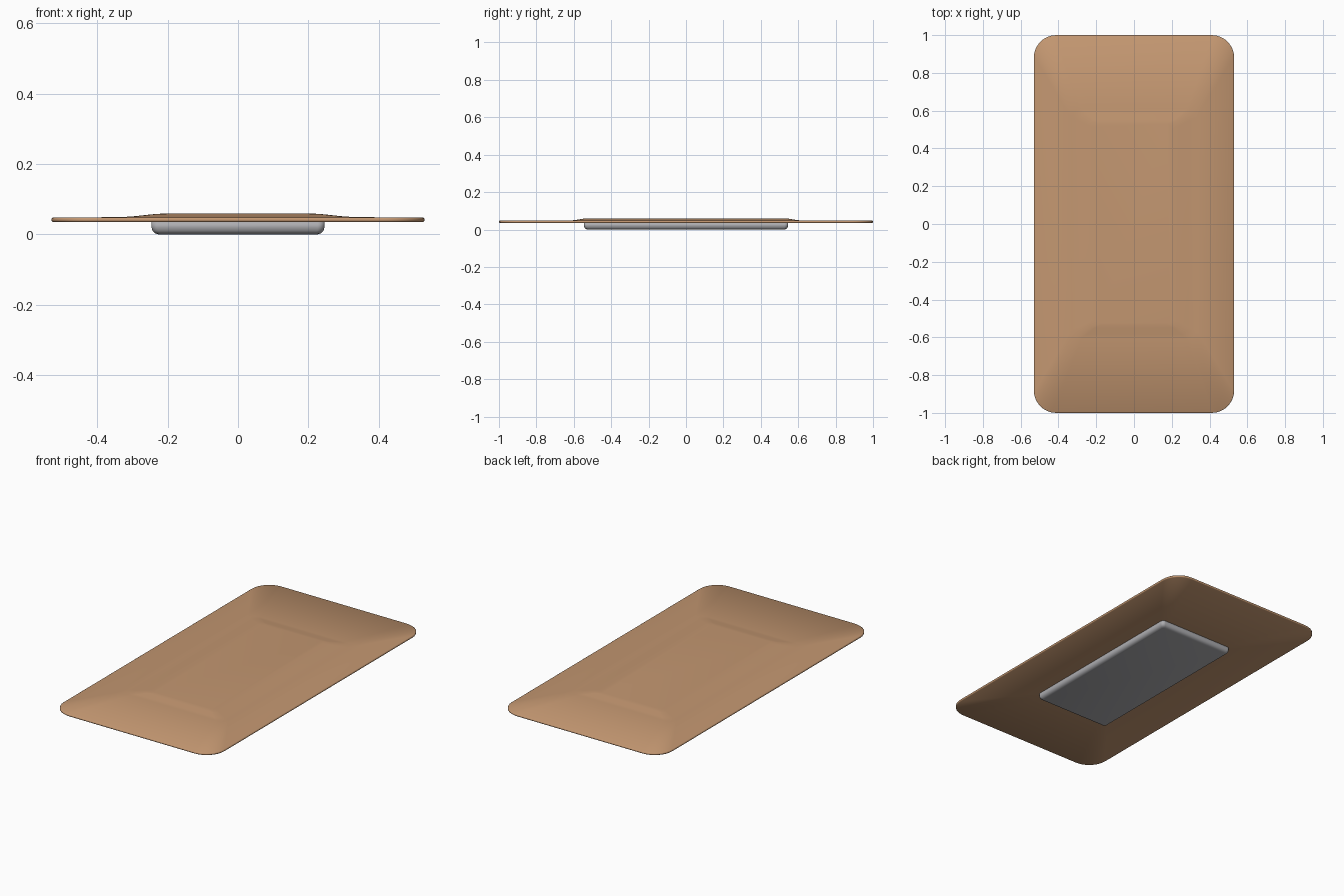
import bpy, bmesh, math

if "Cube" in bpy.data.objects:
    bpy.data.objects.remove(bpy.data.objects["Cube"])


def material(name, rgb):
    m = bpy.data.materials.new(name)
    m.diffuse_color = (*rgb, 1)
    m.use_nodes = True
    m.node_tree.nodes["Principled BSDF"].inputs["Base Color"].default_value = m.diffuse_color
    return m


def rounded_loop(bm, hx, hy, r, z, n=8):
    """Ring of vertices around a rounded rectangle."""
    verts = []
    for k, (sx, sy) in enumerate([(1, 1), (-1, 1), (-1, -1), (1, -1)]):
        for i in range(n + 1):
            a = math.pi / 2 * (k + i / n)
            verts.append(bm.verts.new((sx * (hx - r) + r * math.cos(a),
                                       sy * (hy - r) + r * math.sin(a), z)))
    return verts


def stack(name, rings, mat):
    """Skin a stack of rounded rectangles (half x, half y, radius, z)."""
    bm = bmesh.new()
    loops = [rounded_loop(bm, *r) for r in rings]
    for a, b in zip(loops, loops[1:]):
        for i in range(len(a)):
            j = (i + 1) % len(a)
            bm.faces.new((a[i], a[j], b[j], b[i]))
    bm.faces.new(loops[0][::-1])
    bm.faces.new(loops[-1])
    for f in bm.faces:
        f.smooth = True
    me = bpy.data.meshes.new(name)
    bm.to_mesh(me)
    bm.free()
    me.materials.append(mat)
    ob = bpy.data.objects.new(name, me)
    bpy.context.collection.objects.link(ob)
    return ob


wood = material("warm wood", (0.55, 0.31, 0.165))
grey = material("grey metal", (0.42, 0.42, 0.44))

# thin board with a softly raised centre
stack("board", [
    (0.20, 0.50, 0.03, 0.035),
    (0.526, 0.996, 0.114, 0.035),
    (0.53, 1.00, 0.118, 0.038),
    (0.53, 1.00, 0.118, 0.045),
    (0.526, 0.996, 0.114, 0.048),
    (0.33, 0.61, 0.05, 0.049),
    (0.29, 0.585, 0.04, 0.052),
    (0.24, 0.55, 0.03, 0.0575),
    (0.20, 0.53, 0.03, 0.060),
], wood)

# shallow base with a rounded lower edge
stack("base", [
    (0.226, 0.526, 0.012, 0.0),
    (0.236, 0.536, 0.016, 0.003),
    (0.243, 0.543, 0.018, 0.010),
    (0.246, 0.546, 0.020, 0.020),
    (0.246, 0.546, 0.020, 0.036),
], grey)
